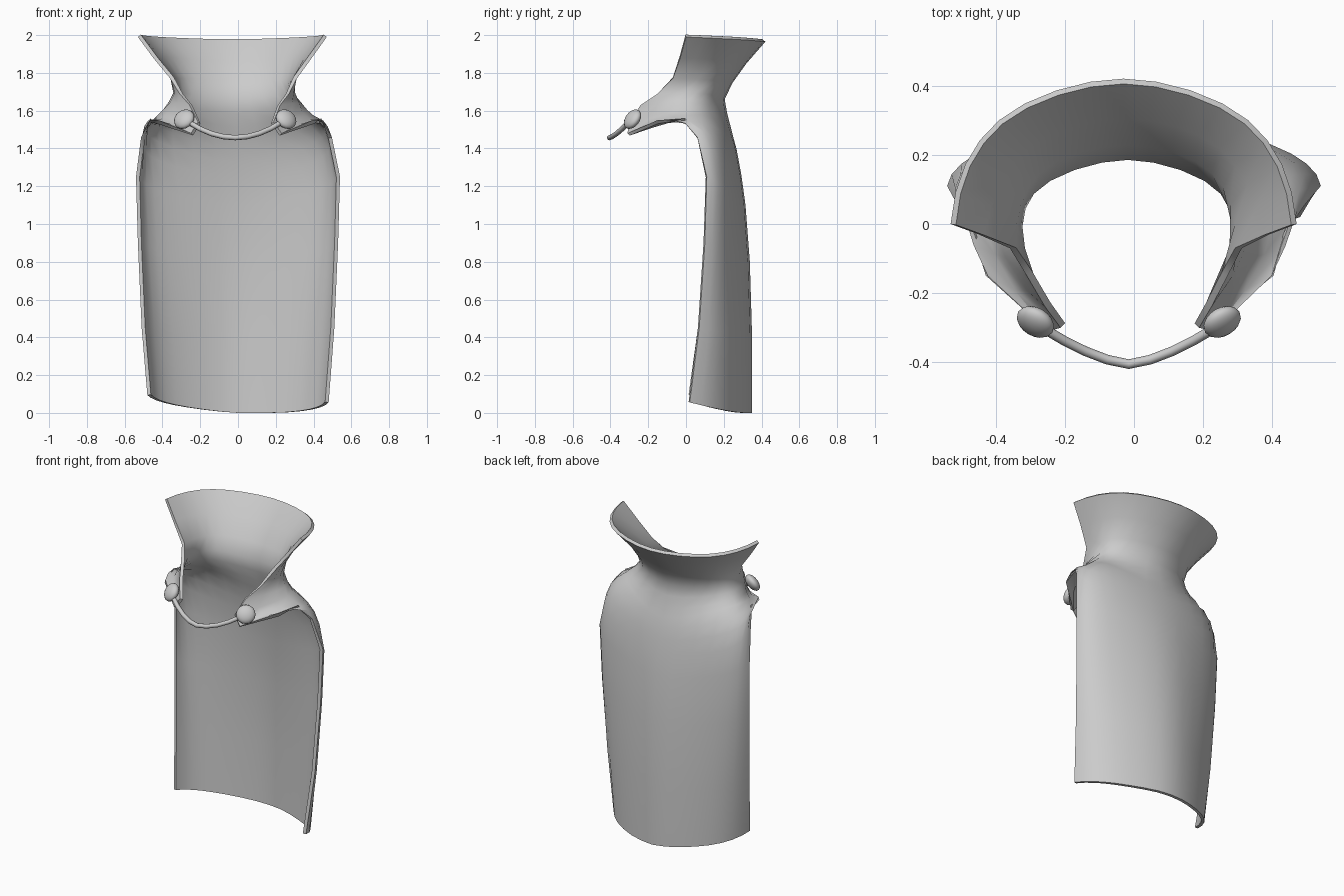
import bpy, math
from mathutils import Vector

if "Cube" in bpy.data.objects:
    bpy.data.objects.remove(bpy.data.objects["Cube"])

grey = bpy.data.materials.new("cloth grey")
grey.diffuse_color = (0.6, 0.6, 0.6, 1)
grey.use_nodes = True
grey.node_tree.nodes["Principled BSDF"].inputs["Base Color"].default_value = grey.diffuse_color


def lean(z):
    # the collar sits slightly left of the body
    return -0.03 * min(1, max(0, (z - 1.3) / 0.6))


def spline(pts, steps):
    # Catmull-Rom through the points, with extrapolated ends
    first = 3 * pts[0] - 3 * pts[1] + pts[2]
    last = 3 * pts[-1] - 3 * pts[-2] + pts[-3]
    p = [first] + pts + [last]
    out = []
    for i in range(1, len(p) - 2):
        a, b, c, d = p[i - 1:i + 3]
        for s in range(steps):
            t = s / steps
            out.append(0.5 * (2 * b + (c - a) * t + (2 * a - 5 * b + 4 * c - d) * t * t
                              + (3 * b - a - 3 * c + d) * t ** 3))
    return out + [pts[-1]]


def smooth(ob, angle):
    bpy.ops.object.select_all(action='DESELECT')
    ob.select_set(True)
    bpy.context.view_layer.objects.active = ob
    bpy.ops.object.shade_smooth_by_angle(angle=math.radians(angle))


# Cape rows, top to bottom: back (y, z), back corner (x, y, z), front edge (x, y, z)
rows = [
    ((.42, 1.965), (.36, .30, 1.975), (.50, .00, 1.99)),
    ((.32, 1.85), (.285, .23, 1.865), (.42, -.03, 1.88)),
    ((.245, 1.745), (.26, .16, 1.76), (.335, -.07, 1.77)),
    ((.205, 1.66), (.285, .10, 1.69), (.29, -.15, 1.69)),
    ((.217, 1.59), (.335, .07, 1.64), (.24, -.24, 1.63)),
    ((.235, 1.52), (.375, .06, 1.605), (.20, -.30, 1.54)),
    ((.25, 1.46), (.40, .08, 1.58), (.24, -.31, 1.48)),
    ((.267, 1.40), (.415, .14, 1.52), (.41, -.15, 1.55)),
    ((.28, 1.33), (.42, .18, 1.44), (.46, -.01, 1.54)),
    ((.293, 1.26), (.41, .21, 1.33), (.505, .06, 1.46)),
    ((.315, 1.10), (.395, .23, 1.17), (.54, .11, 1.25)),
    ((.338, .80), (.38, .238, .85), (.53, .10, .90)),
    ((.35, .40), (.355, .24, .42), (.51, .07, .45)),
    ((.35, .00), (.335, .23, .025), (.48, .02, .075)),
]
verts = []
for back, mid, edge in rows:
    half = [Vector(edge), Vector(mid)]
    mirrored = [Vector((-p.x, p.y, p.z)) for p in half]
    line = spline(mirrored + [Vector((0, *back))] + half[::-1], 4)
    for p in line:
        p.x += lean(p.z)
        # the hem hangs lower on the right
        p.z = max(0, p.z - 0.05 * p.x * max(0, 1 - p.z / 0.4))
    verts += line
n = len(line)
faces = [(r * n + c, r * n + c + 1, (r + 1) * n + c + 1, (r + 1) * n + c)
         for r in range(len(rows) - 1) for c in range(n - 1)]
mesh = bpy.data.meshes.new("cape")
mesh.from_pydata([tuple(v) for v in verts], [], faces)
# make the outside face away from the wearer
if mesh.polygons[(len(rows) // 2) * (n - 1) + n // 2].normal.y < 0:
    mesh.flip_normals()
mesh.materials.append(grey)
cape = bpy.data.objects.new("cape", mesh)
bpy.context.collection.objects.link(cape)
smooth(cape, 60)
solid = cape.modifiers.new("cloth thickness", 'SOLIDIFY')
solid.thickness = 0.02
solid.offset = -1
bpy.context.view_layer.objects.active = cape
bpy.ops.object.modifier_apply(modifier=solid.name)
smooth(cape, 50)

# Round clasps, flattened against the front tips
for side, name in ((-1, "left_clasp"), (1, "right_clasp")):
    bpy.ops.mesh.primitive_uv_sphere_add(segments=16, ring_count=10, radius=0.058,
                                         location=(side * 0.27 - 0.015, -0.283, 1.555))
    clasp = bpy.context.object
    clasp.name = name
    clasp.scale = (1, 1, 0.55)
    clasp.rotation_euler = Vector((side * 0.45, -0.75, 0.55)).to_track_quat('Z', 'Y').to_euler()
    clasp.data.materials.append(grey)
    smooth(clasp, 60)

# Cord hanging between the clasps
curve = bpy.data.curves.new("cord", 'CURVE')
curve.dimensions = '3D'
curve.bevel_depth = 0.014
curve.bevel_resolution = 2
curve.use_fill_caps = True
path = curve.splines.new('POLY')
path.points.add(8)
for i, point in enumerate(path.points):
    t = i / 4 - 1
    point.co = (0.25 * t - 0.015, -0.405 + 0.105 * abs(t) ** 1.5, 1.457 + 0.085 * t * t, 1)
path.use_smooth = True
curve.materials.append(grey)
bpy.context.collection.objects.link(bpy.data.objects.new("cord", curve))
